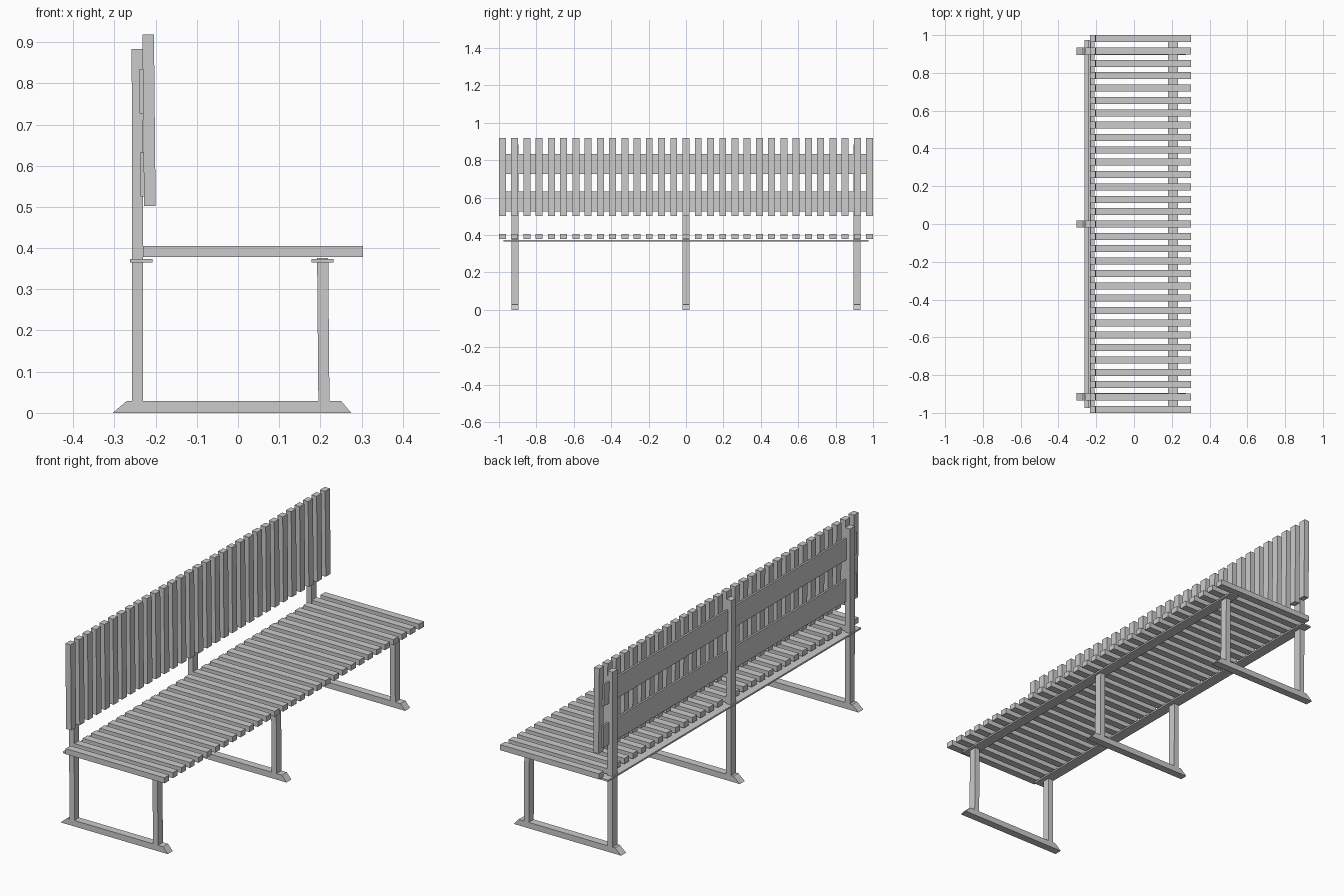
import bpy, bmesh

if "Cube" in bpy.data.objects:
    bpy.data.objects.remove(bpy.data.objects["Cube"])


def prism(name, profile, y, width):
    """Extrude an x-z profile along y, centred on y."""
    bm = bmesh.new()
    face = bm.faces.new([bm.verts.new((x, y - width / 2, z)) for x, z in profile])
    ext = bmesh.ops.extrude_face_region(bm, geom=[face])
    moved = [v for v in ext["geom"] if isinstance(v, bmesh.types.BMVert)]
    bmesh.ops.translate(bm, verts=moved, vec=(0, width, 0))
    bmesh.ops.recalc_face_normals(bm, faces=bm.faces)
    mesh = bpy.data.meshes.new(name)
    bm.to_mesh(mesh)
    bm.free()
    ob = bpy.data.objects.new(name, mesh)
    bpy.context.collection.objects.link(ob)
    return ob


def rect(x0, x1, z0, z1, lean=0.0):
    """Rectangle profile whose top edge is shifted by lean in x."""
    return [(x0, z0), (x1, z0), (x1 + lean, z1), (x0 + lean, z1)]


def repeat(ob, count, step):
    mod = ob.modifiers.new("repeat", "ARRAY")
    mod.count = count
    mod.use_relative_offset = False
    mod.use_constant_offset = True
    mod.constant_offset_displace = (0, step, 0)


SLATS, SLAT_W = 31, 0.037
slat_step = (2 - SLAT_W) / (SLATS - 1)
first_slat = -1 + SLAT_W / 2

# Seat and backrest slats
repeat(prism("seat_slats", rect(-0.23, 0.303, 0.378, 0.405), first_slat, SLAT_W), SLATS, slat_step)
repeat(prism("back_slats", rect(-0.228, -0.20, 0.502, 0.918, -0.004), first_slat, SLAT_W), SLATS, slat_step)

# Three frames: foot, front leg and tall back post
FRAME_W, FRAME_Y = 0.038, 0.915
frame_parts = {
    "feet": [(-0.304, 0), (0.275, 0), (0.25, 0.029), (-0.27, 0.029)],
    "front_legs": rect(0.195, 0.222, 0.029, 0.376, -0.003),
    "back_posts": rect(-0.257, -0.23, 0.029, 0.883, -0.001),
}
for name, profile in frame_parts.items():
    repeat(prism(name, profile, -FRAME_Y, FRAME_W), 3, FRAME_Y)

# Flat rails under the seat
prism("rear_seat_rail", rect(-0.262, -0.208, 0.365, 0.373), 0, 1.95)
prism("front_seat_rail", rect(0.179, 0.232, 0.365, 0.373), 0, 1.95)

# Boards behind the backrest slats
prism("lower_back_board", rect(-0.237, -0.228, 0.525, 0.632, -0.001), 0, 1.95)
prism("upper_back_board", rect(-0.239, -0.23, 0.727, 0.833, -0.001), 0, 1.95)
